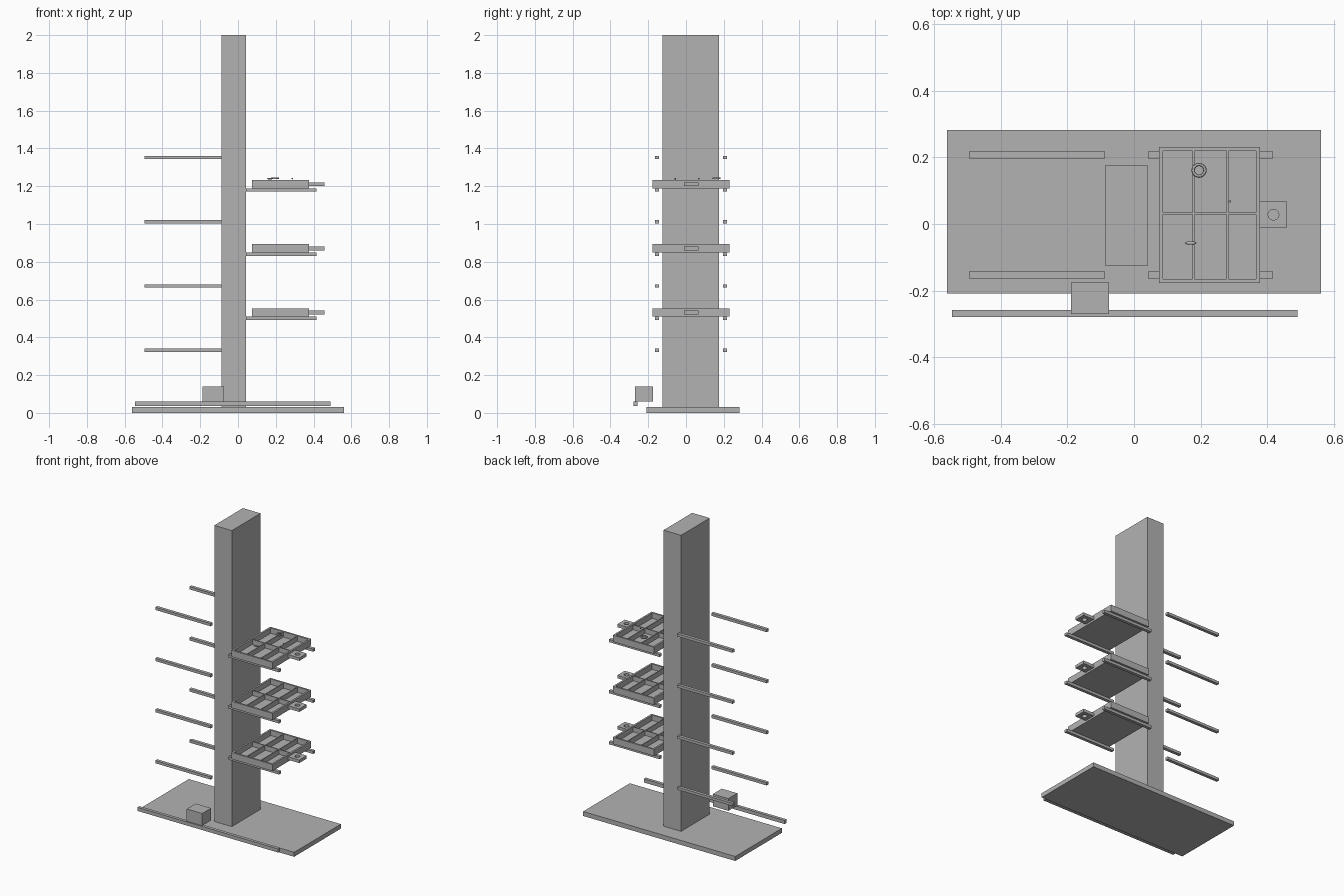
import bpy
import bmesh
from mathutils import Matrix, Vector

if "Cube" in bpy.data.objects:
    bpy.data.objects.remove(bpy.data.objects["Cube"])

grey = bpy.data.materials.new("plain grey")
grey.use_nodes = True
grey.diffuse_color = (0.45, 0.45, 0.45, 1)
grey.node_tree.nodes["Principled BSDF"].inputs["Base Color"].default_value = (0.45, 0.45, 0.45, 1)


def boxes(name, *spans):
    """One object made of boxes, each given as (x0, x1), (y0, y1), (z0, z1)."""
    bm = bmesh.new()
    for span in spans:
        low, high = zip(*span)
        low, high = Vector(low), Vector(high)
        place = Matrix.Translation((low + high) / 2) @ Matrix.Diagonal((high - low).to_4d())
        bmesh.ops.create_cube(bm, size=1, matrix=place)
    mesh = bpy.data.meshes.new(name)
    bm.to_mesh(mesh)
    bm.free()
    mesh.materials.append(grey)
    obj = bpy.data.objects.new(name, mesh)
    bpy.context.collection.objects.link(obj)
    return obj


def finish(name):
    obj = bpy.context.object
    obj.name = name
    obj.data.materials.append(grey)
    bpy.ops.object.shade_smooth_by_angle()


# Base, column, front rail and the block riding on it
COL = (-0.087, 0.042)
boxes("base_plate", ((-0.56, 0.56), (-0.209, 0.282), (0, 0.03)))
boxes("column", (COL, (-0.125, 0.176), (0.03, 2)))
boxes("front_rail", ((-0.545, 0.49), (-0.278, -0.257), (0.036, 0.06)))
boxes("rail_block", ((-0.189, -0.075), (-0.269, -0.175), (0.06, 0.141)))

# Pairs of support rods on both sides
RODS = {"rear": (0.196, 0.217), "front": (-0.163, -0.142)}


def rod_pair(side, level, span, z):
    for place, depth in RODS.items():
        boxes(f"{side}_{place}_rod_{level}", (span, depth, (z - 0.009, z + 0.009)))


for level in range(4):
    rod_pair("right", level, (-0.495, COL[0]), 0.332 + 0.34 * level)
for level in range(3):
    rod_pair("left", level, (COL[1], 0.416), 0.5 + 0.34 * level)


def tray(level, z):
    """Open six-cell tray with a pierced handle."""
    x0, x1, y0, y1 = 0.075, 0.377, -0.177, 0.231
    wall, top = 0.012, z + 0.044
    height, inner = (z, top), (z, top - 0.004)
    parts = [((x0, x1), (y0, y1), (z, z + 0.008)),
             ((x0, x1), (y0, y0 + wall), height),
             ((x0, x1), (y1 - wall, y1), height),
             ((x0, x0 + wall), (y0, y1), height),
             ((x1 - wall, x1), (y0, y1), height),
             ((x0 + wall, x1 - wall), (0.028, 0.034), inner)]
    for x in (0.178, 0.28):
        parts.append(((x - 0.003, x + 0.003), (y0 + wall, y1 - wall), inner))
    boxes(f"tray_{level}", *parts)

    handle = boxes(f"tray_handle_{level}", ((x1, 0.459), (-0.011, 0.067), (z + 0.012, z + 0.032)))
    bpy.ops.mesh.primitive_cylinder_add(vertices=32, radius=0.016, depth=0.1,
                                        location=(0.418, 0.028, z + 0.022))
    cutter = bpy.context.object
    cutter.hide_render = True
    cut = handle.modifiers.new("hole", "BOOLEAN")
    cut.operation, cut.object, cut.solver = "DIFFERENCE", cutter, "EXACT"
    bpy.context.view_layer.objects.active = handle
    bpy.ops.object.modifier_apply(modifier="hole")
    bpy.data.objects.remove(cutter)


for level in range(3):
    tray(level, 0.509 + 0.34 * level)

# Small loose pieces over the top tray
bpy.ops.mesh.primitive_torus_add(major_radius=0.0175, minor_radius=0.005, major_segments=32,
                                 minor_segments=12, location=(0.195, 0.161, 1.242))
finish("loose_ring")
for name, spot, size in (("loose_pin", (0.17, -0.057, 1.24), (0.018, 0.005, 0.004)),
                         ("loose_bead", (0.287, 0.068, 1.24), (0.004, 0.004, 0.004))):
    bpy.ops.mesh.primitive_uv_sphere_add(segments=16, ring_count=8, radius=1, location=spot)
    bpy.context.object.scale = size
    finish(name)
